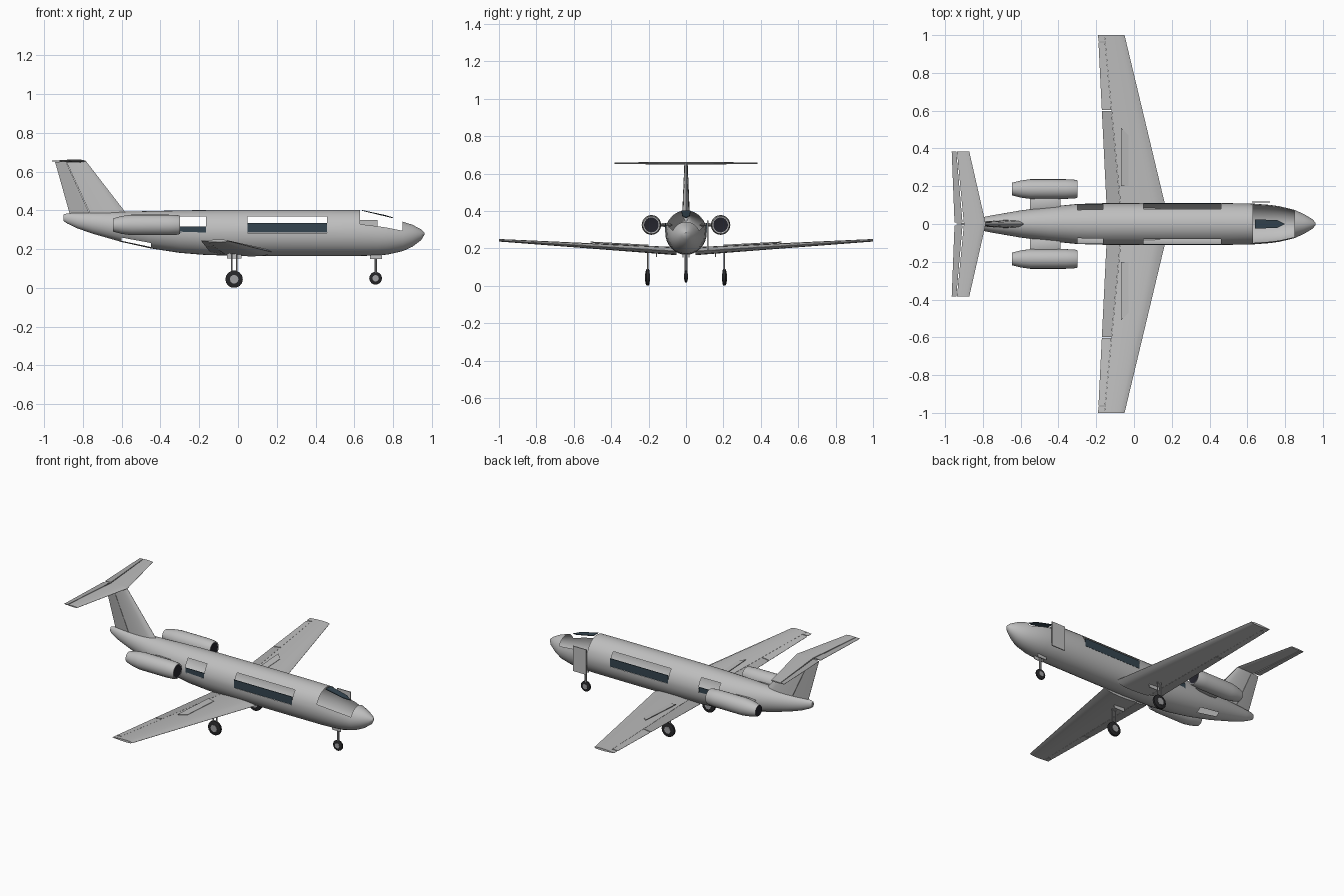
import bpy, bmesh, math
from mathutils import Vector

if "Cube" in bpy.data.objects:
    bpy.data.objects.remove(bpy.data.objects["Cube"])


def material(name, r, g, b):
    m = bpy.data.materials.new(name)
    m.use_nodes = True
    m.diffuse_color = (r, g, b, 1)
    m.node_tree.nodes["Principled BSDF"].inputs["Base Color"].default_value = (r, g, b, 1)
    return m


GREY = material("body grey", 0.52, 0.52, 0.52)
PANEL = material("control surface grey", 0.42, 0.42, 0.42)
GLASS = material("dark glass", 0.035, 0.06, 0.08)
RUBBER = material("tyre black", 0.02, 0.02, 0.022)
INLET = material("engine dark", 0.018, 0.018, 0.026)
METAL = material("strut grey", 0.35, 0.35, 0.36)


def finish(name, bm, mats, angle=35):
    bmesh.ops.recalc_face_normals(bm, faces=bm.faces[:])
    me = bpy.data.meshes.new(name)
    bm.to_mesh(me)
    bm.free()
    for m in mats:
        me.materials.append(m)
    ob = bpy.data.objects.new(name, me)
    bpy.context.collection.objects.link(ob)
    bpy.ops.object.select_all(action='DESELECT')
    ob.select_set(True)
    bpy.context.view_layer.objects.active = ob
    bpy.ops.object.shade_smooth_by_angle(angle=math.radians(angle))
    return ob


def loft(name, rings, mats, skip=None, angle=35):
    """Skin closed rings of points; end caps take the last material."""
    bm = bmesh.new()
    rows = [[bm.verts.new(p) for p in ring] for ring in rings]
    n = len(rows[0])
    for i in range(len(rows) - 1):
        for j in range(n):
            if skip and skip(i, j):
                continue
            k = (j + 1) % n
            bm.faces.new((rows[i][j], rows[i][k], rows[i + 1][k], rows[i + 1][j]))
    for row in (rows[0], rows[-1]):
        bm.faces.new(row).material_index = len(mats) - 1
    return finish(name, bm, mats, angle)


def circle(x, y, z, ry, rz, n):
    step = 2 * math.pi / n
    return [(x, y + ry * math.cos(j * step), z + rz * math.sin(j * step)) for j in range(n)]


def prism(name, points, offset, mat):
    """Extrude a flat outline by an offset vector."""
    top = [Vector(p) + Vector(offset) for p in points]
    return loft(name, [points, top], [mat])


def box(name, x0, x1, y0, y1, z0, z1, mat):
    return prism(name, [(x0, y0, z0), (x1, y0, z0), (x1, y1, z0), (x0, y1, z0)],
                 (0, 0, z1 - z0), mat)


# Fuselage: x, bottom, top, half width
stations = [
    (.962, .275, .285, .005), (.945, .247, .302, .025), (.90, .213, .326, .052),
    (.85, .190, .342, .075), (.77, .172, .373, .094), (.72, .168, .386, .101),
    (.63, .165, .402, .108), (.46, .165, .403, .111), (.05, .165, .403, .111),
    (-.165, .170, .402, .110), (-.30, .181, .400, .106), (-.45, .204, .397, .091),
    (-.60, .237, .393, .072), (-.75, .280, .390, .046), (-.83, .308, .387, .030),
    (-.88, .332, .385, .019), (-.9, .345, .380, .010)]
SEG = 32


def opening(i, j):
    mid = (stations[i][0] + stations[i + 1][0]) / 2
    a = (j + .5) * 360 / SEG
    side = a if a <= 90 else 180 - a            # elevation on either flank
    if a > 270:
        side = a - 360
    if .63 < mid < .85:                          # cockpit canopy
        return side > 22.5
    if .05 < mid < .46 or -.3 < mid < -.165:     # cabin windows
        return 0 < side < 45
    if -.6 < mid < -.45:                         # rear belly hatch
        return -67.5 < side < -45
    return False


loft("fuselage", [circle(x, 0, (b + t) / 2, w, (t - b) / 2, SEG) for x, b, t, w in stations],
     [GREY], opening, 40)

# Windscreen strip and open door
prism("windscreen", [(.64, -.025, .398), (.64, .025, .398), (.76, .02, .372),
                     (.80, 0, .360), (.76, -.02, .372)], (0, 0, .004), GLASS)
box("cabin_door", .625, .72, .113, .119, .19, .35, GREY)

for s, side in ((1, "left"), (-1, "right")):
    # Glass across the lower part of each window
    box(side + "_long_window", .05, .46, s * .107, s * .111, .285, .336, GLASS)
    box(side + "_rear_window", -.30, -.165, s * .102, s * .106, .285, .318, GLASS)


def airfoil_panel(name, root, tip, s0, s1, f0, f1, mat, fin=False):
    """Slice of a tapered surface; sections hold lead x, chord, span, offset, half thickness."""
    fr = [f0 + (f1 - f0) * k / 8 for k in range(9)]
    rings = []
    for s in (s0, s1):
        t = (s - root[2]) / (tip[2] - root[2])
        lead, chord, span, off, thick = [a + (b - a) * t for a, b in zip(root, tip)]
        up, low = [], []
        for f in fr:
            h = thick * 2.6 * math.sqrt(f) * (1 - f) + .0008
            for row, d in ((up, h), (low, -h)):
                x = lead - f * chord
                row.append((x, off + d, span) if fin else (x, span, off + d))
        rings.append(up + low[::-1])
    return loft(name, rings, [mat])


for s, side in ((1, "left"), (-1, "right")):
    # Wing with flap, aileron and spoiler
    root = (.177, .320, s * .05, .185, .021)
    tip = (-.05, .140, s * 1.0, .243, .006)
    airfoil_panel(side + "_wing", root, tip, s * .05, s * 1.0, 0, .76, GREY)
    airfoil_panel(side + "_flap", root, tip, s * .06, s * .597, .765, 1, PANEL)
    airfoil_panel(side + "_aileron", root, tip, s * .603, s * .96, .765, 1, GREY)
    airfoil_panel(side + "_wing_tip", root, tip, s * .967, s * 1.0, .765, 1, GREY)

    def on_wing(x, y, lift):
        return (x, s * y, .197 + .061 * (y - .1) + lift)
    prism(side + "_spoiler", [on_wing(-.03, .2, .006), on_wing(-.03, .47, .004),
                              on_wing(-.07, .51, .010), on_wing(-.07, .2, .012)],
          (0, 0, .004), GREY)

    # T tail
    root = (-.785, .165, 0, .655, .007)
    tip = (-.872, .093, s * .383, .655, .003)
    airfoil_panel(side + "_tailplane", root, tip, 0, s * .383, 0, .70, GREY)
    airfoil_panel(side + "_elevator", root, tip, s * .008, s * .383, .74, 1, PANEL)

    # Engine and pylon
    profile = [(-.30, .040), (-.298, .046), (-.31, .050), (-.36, .053), (-.55, .053),
               (-.60, .046), (-.645, .034)]
    loft(side + "_engine", [circle(x, s * .185, .325, r * .98, r, 24) for x, r in profile],
         [GREY, INLET])
    loft(side + "_pylon", [circle(x, s * .11, .325, .04, h, 8) for x, h in
                           ((-.39, .002), (-.42, .011), (-.50, .011), (-.55, .002))], [GREY])

# Fin and rudder
root = (-.565, .300, .37, 0, .020)
tip = (-.785, .160, .655, 0, .008)
airfoil_panel("fin", root, tip, .37, .655, 0, .64, GREY, True)
airfoil_panel("rudder", root, tip, .385, .65, .65, 1, PANEL, True)


def wheel(name, x, y, z, r, w):
    loft(name + "_tyre", [[(p[1], y + d, p[2]) for p in circle(0, x, z, r * k, r * k, 14)]
                          for d, k in ((-w, .75), (-w * .6, 1), (w * .6, 1), (w, .75))], [RUBBER])
    loft(name + "_hub", [[(p[1], y + d, p[2]) for p in circle(0, x, z, r * .5, r * .5, 10)]
                         for d in (-w - .002, w + .002)], [METAL])


def strut(name, x, y, z0, z1, r):
    loft(name, [[(x + p[1], y + p[2], z) for p in circle(0, 0, 0, r, r, 8)]
                for z in (z0, z1)], [METAL])


# Main gear
for s, side in ((1, "left"), (-1, "right")):
    wheel(side + "_main", -.02, s * .205, .045, .045, .011)
    for k, x in enumerate((-.032, -.006)):
        strut(f"{side}_main_strut_{k}", x, s * .205, .06, .19, .004)
    box(side + "_main_axle_block", -.036, -.002, s * .20, s * .21, .06, .072, METAL)
    box(side + "_main_gear_door", -.058, .018, s * .156, s * .160, .153, .185, GREY)

# Nose gear
wheel("nose", .71, 0, .05, .033, .008)
strut("nose_strut", .71, 0, .05, .18, .007)
for s, side in ((1, "left"), (-1, "right")):
    box(side + "_nose_gear_door", .68, .742, s * .014, s * .018, .150, .178, GREY)
